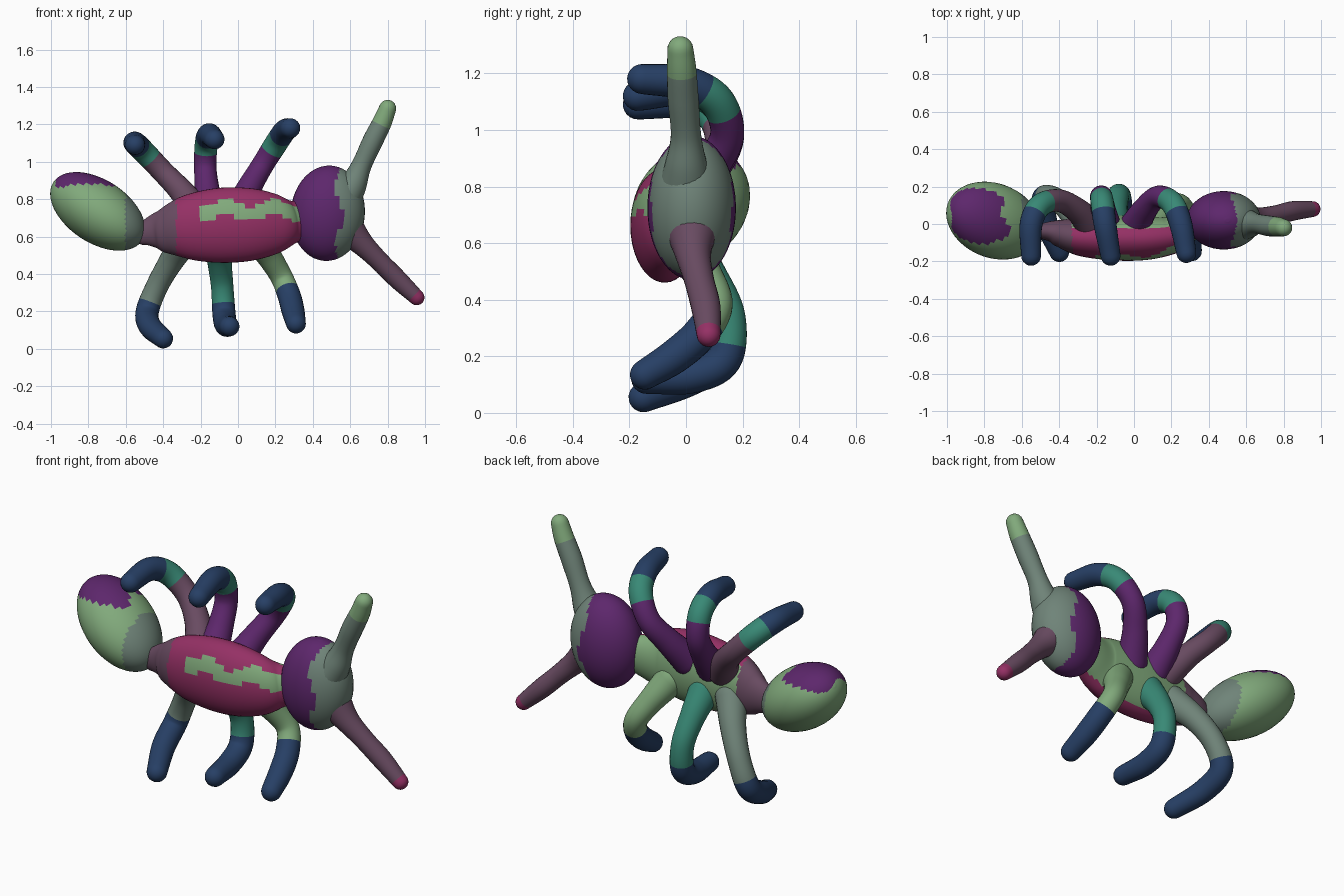
import bpy, bmesh, math
from mathutils import Vector

if "Cube" in bpy.data.objects:
    bpy.data.objects.remove(bpy.data.objects["Cube"])


def material(name, r, g, b):
    m = bpy.data.materials.new(name)
    m.diffuse_color = (r, g, b, 1)
    m.use_nodes = True
    m.node_tree.nodes["Principled BSDF"].inputs["Base Color"].default_value = m.diffuse_color
    return m


GREEN = material("pale_green", 0.22, 0.40, 0.20)
TEAL = material("teal", 0.04, 0.25, 0.18)
GREY = material("grey_green", 0.16, 0.23, 0.19)
PURPLE = material("purple", 0.11, 0.02, 0.15)
MAUVE = material("mauve", 0.14, 0.07, 0.12)
PINK = material("magenta", 0.30, 0.03, 0.13)
NAVY = material("navy", 0.02, 0.05, 0.13)


def catmull(p, steps):
    """Smooth curve through 4D points (x, y, z, radius)."""
    p = [Vector(q) for q in p]
    p = [2 * p[0] - p[1]] + p + [2 * p[-1] - p[-2]]
    out = []
    for i in range(1, len(p) - 2):
        a, b, c, d = p[i - 1:i + 3]
        for s in range(steps):
            t = s / steps
            out.append(0.5 * (2 * b + (c - a) * t + (2 * a - 5 * b + 4 * c - d) * t * t
                              + (3 * b - a - 3 * c + d) * t ** 3))
    return out + [p[-2]]


def sweep(name, pts, mats, pick, flat=1.0, sides=24, steps=8, cap=1.0):
    """Round-ended body along a curve; flat scales its depth, pick colours faces by (position, t)."""
    path = catmull(pts, steps)
    pos = [q.to_3d() for q in path]
    rad = [q.w for q in path]
    tan = [(pos[min(i + 1, len(pos) - 1)] - pos[max(i - 1, 0)]).normalized() for i in range(len(pos))]
    rings = list(zip(pos, tan, rad, pos))
    caps = [math.radians(a) for a in (18, 36, 54, 70, 84)]
    head = [(pos[0] - tan[0] * rad[0] * cap * math.sin(a), tan[0], rad[0] * math.cos(a), pos[0])
            for a in reversed(caps)]
    tail = [(pos[-1] + tan[-1] * rad[-1] * cap * math.sin(a), tan[-1], rad[-1] * math.cos(a), pos[-1])
            for a in caps]
    rings = head + rings + tail
    bm = bmesh.new()
    u = rings[0][1].orthogonal().normalized()
    loops = []
    for c, t, r, mid in rings:
        u = (u - t * u.dot(t)).normalized()
        v = t.cross(u)
        loop = []
        for k in range(sides):
            a = 2 * math.pi * k / sides
            co = c + (u * math.cos(a) + v * math.sin(a)) * r
            co.y = mid.y + (co.y - mid.y) * flat
            loop.append(bm.verts.new(co))
        loops.append(loop)
    n = len(loops) - 1
    for i in range(n):
        for k in range(sides):
            j = (k + 1) % sides
            f = bm.faces.new((loops[i][k], loops[i][j], loops[i + 1][j], loops[i + 1][k]))
            f.material_index = pick(f.calc_center_median(), i / n)
    bm.faces.new(loops[0][::-1]).material_index = pick(pos[0], 0)
    bm.faces.new(loops[-1]).material_index = pick(pos[-1], 1)
    for f in bm.faces:
        f.smooth = True
    bmesh.ops.recalc_face_normals(bm, faces=bm.faces)
    me = bpy.data.meshes.new(name)
    bm.to_mesh(me)
    bm.free()
    for m in mats:
        me.materials.append(m)
    ob = bpy.data.objects.new(name, me)
    bpy.context.collection.objects.link(ob)
    return ob


def egg(centre, axis, length, width):
    """Sweep points for an ellipsoid along an axis."""
    c, d = Vector(centre), Vector(axis).normalized()
    angles = [math.radians(a) for a in range(-86, 87, 4)]
    return [(*(c + d * length * math.sin(a)), width * math.cos(a)) for a in angles]


# Abdomen, tilted up to the rear
sweep("abdomen", egg((-0.75, 0.018, 0.735), (-0.83, 0.26, 0.55), 0.29, 0.168), [GREEN, GREY, PURPLE],
      lambda p, t: 1 if p.x > -0.60 else (2 if p.z > 0.885 + 0.02 * math.sin(30 * p.y) else 0), 1.2, 40, 1, 0.04)

# Thorax, flattened front to back, with narrow waist and neck
sweep("thorax", [(-0.50, -0.04, 0.62, 0.065), (-0.44, -0.04, 0.63, 0.095), (-0.38, -0.05, 0.635, 0.128),
                 (-0.26, -0.07, 0.65, 0.175), (-0.10, -0.075, 0.66, 0.20), (0.06, -0.075, 0.665, 0.195),
                 (0.19, -0.06, 0.67, 0.165), (0.28, -0.025, 0.68, 0.12), (0.36, 0.0, 0.70, 0.09)],
      [PINK, GREEN, MAUVE],
      lambda p, t: 2 if p.x < -0.33 else
      (1 if p.y > -0.02 or (p.x > -0.2 and 0.70 < p.z + 0.02 * math.sin(25 * p.x) < 0.78) else 0), 0.6, 40, 12)

# Head
sweep("head", egg((0.48, 0.02, 0.725), (0.08, 0, 1), 0.255, 0.198), [PURPLE, GREY],
      lambda p, t: 1 if p.x > 0.54 + 0.02 * math.sin(20 * p.z) else 0, 0.79, 40, 1, 0.04)

# Antennae
sweep("upper_antenna", [(0.56, 0.0, 0.80, 0.10), (0.615, 0.0, 0.88, 0.075), (0.66, 0.0, 0.98, 0.054),
                        (0.72, -0.01, 1.11, 0.055), (0.77, -0.015, 1.21, 0.052), (0.80, -0.02, 1.285, 0.046)],
      [GREY, GREEN], lambda p, t: int(t > 0.7))
sweep("lower_antenna", [(0.57, 0.02, 0.66, 0.10), (0.66, 0.025, 0.565, 0.065), (0.75, 0.045, 0.475, 0.053),
                        (0.85, 0.07, 0.375, 0.052), (0.955, 0.08, 0.275, 0.042)],
      [MAUVE, PINK], lambda p, t: int(t > 0.85))

# Legs: rise from the back of the thorax, bend at the knee and reach forwards
legs = {
    "upper_rear_leg": [(-0.22, -0.02, 0.73), (-0.30, 0.07, 0.84), (-0.40, 0.125, 0.945), (-0.50, 0.10, 1.05),
                       (-0.55, 0.0, 1.10), (-0.55, -0.17, 1.09)],
    "upper_middle_leg": [(-0.15, -0.02, 0.73), (-0.165, 0.08, 0.85), (-0.175, 0.145, 0.97), (-0.17, 0.115, 1.09),
                         (-0.155, 0.0, 1.145), (-0.125, -0.17, 1.12)],
    "upper_front_leg": [(0.0, -0.02, 0.73), (0.06, 0.08, 0.86), (0.13, 0.145, 0.98), (0.205, 0.11, 1.10),
                        (0.25, 0.0, 1.165), (0.28, -0.155, 1.18)],
    "lower_rear_leg": [(-0.27, -0.02, 0.60), (-0.35, 0.08, 0.48), (-0.43, 0.14, 0.34), (-0.485, 0.135, 0.20),
                       (-0.47, 0.01, 0.12), (-0.40, -0.15, 0.055)],
    "lower_middle_leg": [(-0.11, -0.02, 0.60), (-0.10, 0.08, 0.48), (-0.085, 0.15, 0.34), (-0.075, 0.135, 0.19),
                         (-0.065, 0.02, 0.13), (-0.045, -0.14, 0.12)],
    "lower_front_leg": [(0.10, -0.02, 0.60), (0.17, 0.06, 0.49), (0.235, 0.105, 0.38), (0.275, 0.05, 0.28),
                        (0.295, -0.04, 0.20), (0.31, -0.145, 0.135)],
}
radii = [0.085, 0.067, 0.06, 0.062, 0.061, 0.053]
roots = {"upper_rear_leg": MAUVE, "upper_middle_leg": PURPLE, "upper_front_leg": PURPLE,
         "lower_rear_leg": GREY, "lower_middle_leg": TEAL, "lower_front_leg": GREEN}
for name, pts in legs.items():
    sweep(name, [(*p, r) for p, r in zip(pts, radii)], [roots[name], TEAL, NAVY],
          lambda p, t: 0 if t < 0.52 else (1 if t < 0.66 and "upper" in name else 2))
